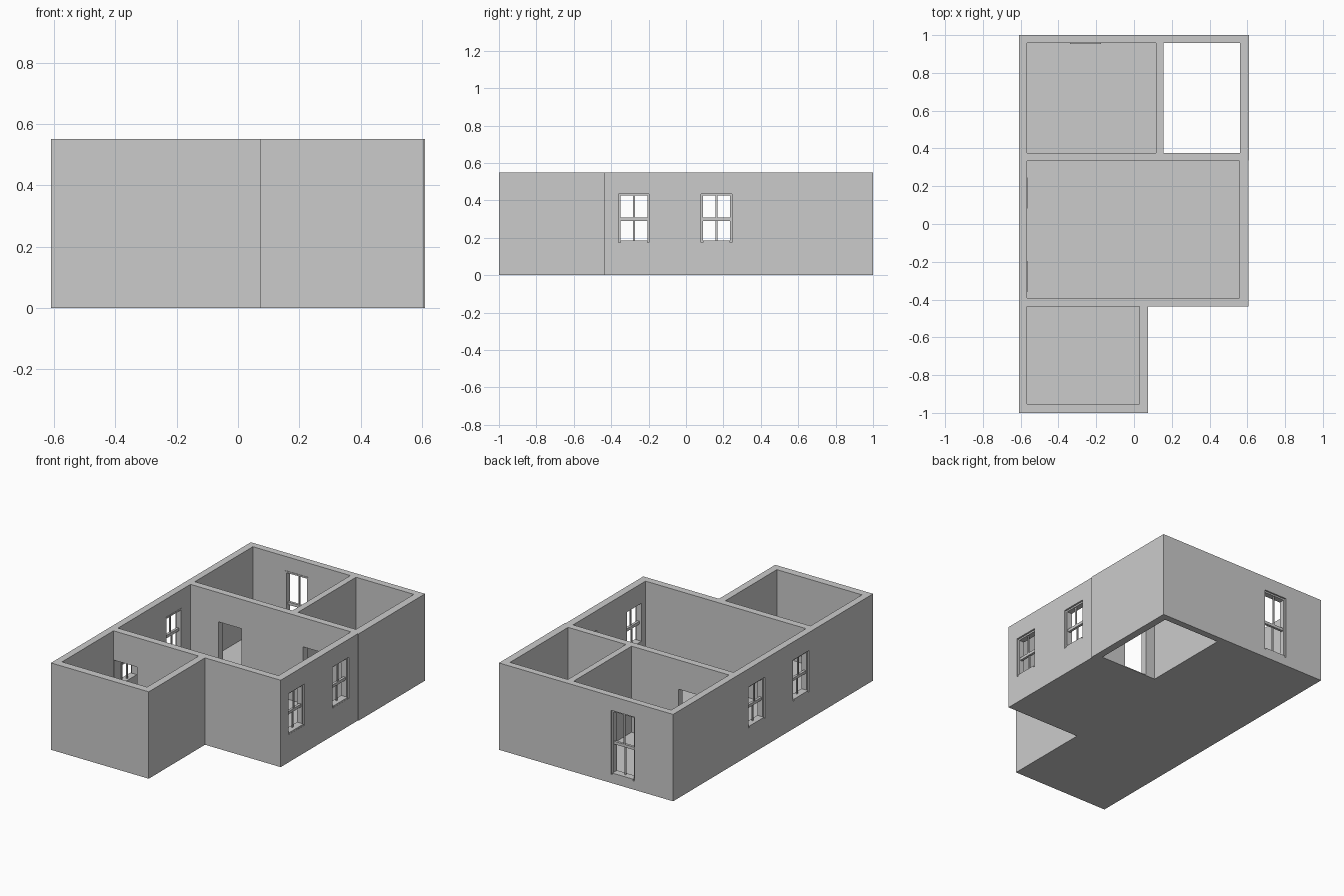
import bpy, bmesh, math
from mathutils import Matrix, Vector

if "Cube" in bpy.data.objects:
    bpy.data.objects.remove(bpy.data.objects["Cube"])

H = 0.55          # wall height
FLOOR = 0.005     # floor slab thickness


def add_box(bm, x0, x1, y0, y1, z0, z1):
    m = Matrix.Translation(((x0 + x1) / 2, (y0 + y1) / 2, (z0 + z1) / 2)) @ \
        Matrix.Diagonal((x1 - x0, y1 - y0, z1 - z0, 1))
    bmesh.ops.create_cube(bm, size=1, matrix=m)


def finish(bm, name):
    bmesh.ops.recalc_face_normals(bm, faces=bm.faces)
    me = bpy.data.meshes.new(name)
    bm.to_mesh(me)
    bm.free()
    ob = bpy.data.objects.new(name, me)
    bpy.context.collection.objects.link(ob)
    return ob


def boxes(name, items):
    bm = bmesh.new()
    for b in items:
        add_box(bm, *b)
    return finish(bm, name)


# Wall block: extruded house outline
outline = [(-0.61, -1), (0.075, -1), (0.075, -0.437), (0.605, -0.437),
           (0.605, 0.335), (0.61, 0.335), (0.61, 1), (-0.61, 1)]
bm = bmesh.new()
face = bm.faces.new([bm.verts.new((x, y, 0)) for x, y in outline])
ext = bmesh.ops.extrude_face_region(bm, geom=[face])
bmesh.ops.translate(bm, vec=(0, 0, H),
                    verts=[v for v in ext["geom"] if isinstance(v, bmesh.types.BMVert)])
walls = finish(bm, "walls")

# Rooms as x0, x1, y0, y1
rooms = {"back_left": (-0.566, 0.117, 0.377, 0.957),
         "back_right": (0.157, 0.562, 0.377, 0.957),
         "middle": (-0.566, 0.558, -0.392, 0.333),
         "front": (-0.566, 0.03, -0.952, -0.437)}
room_cut = boxes("room_cutter", [(*r, -0.1, 0.7) for r in rooms.values()])

# Doors between rooms, and window openings
WZ = (0.175, 0.435)       # ordinary window heights
TZ = (0.055, 0.46)        # tall rear window heights
side_y = (-0.279, 0.163)  # side window centres
HW = 0.082                # half window width
openings = [(-0.562, -0.40, -0.45, -0.38, FLOOR, 0.365),
            (-0.37, -0.21, 0.32, 0.39, FLOOR, 0.365),
            (0.222, 0.388, 0.32, 0.39, FLOOR, 0.365),
            (-0.257 - HW, -0.257 + HW, 0.94, 1.05, *TZ)]
for y in side_y:
    openings += [(-0.65, -0.55, y - HW, y + HW, *WZ),
                 (0.545, 0.65, y - HW, y + HW, *WZ)]
open_cut = boxes("opening_cutter", openings)

for cutter in (room_cut, open_cut):
    mod = walls.modifiers.new(cutter.name, 'BOOLEAN')
    mod.operation = 'DIFFERENCE'
    mod.solver = 'EXACT'
    mod.object = cutter
    cutter.hide_render = True
    cutter.hide_set(True)

# Floors: the back right room is left open
for name, r in rooms.items():
    if name != "back_right":
        boxes(name + "_floor", [(*r, 0, FLOOR)])


def window(name, x, y, angle, z0, z1):
    """Sash window; local +y points outdoors, origin at mid wall."""
    w, t = HW, 0.010
    zm = (z0 + z1) / 2 - 0.006
    ob = boxes(name, [
        (-w, -w + t, -0.024, 0.012, z0, z1),             # jambs
        (w - t, w, -0.024, 0.012, z0, z1),
        (-w + t, w - t, -0.024, 0.012, z1 - t, z1),      # head
        (-w + t, w - t, -0.024, 0.022, z0, z0 + t),      # sill
        (-w + t, w - t, -0.010, 0.006, zm - 0.009, zm + 0.009),  # meeting rail
        (-0.005, 0.005, -0.001, 0.006, zm + 0.009, z1 - t),      # upper bar
        (-0.005, 0.005, -0.010, -0.003, z0 + t, zm - 0.009),     # lower bar
    ])
    ob.location = (x, y, 0)
    ob.rotation_euler = (0, 0, angle)


for i, y in enumerate(side_y):
    window(f"right_window_{i + 1}", 0.582, y, -math.pi / 2, *WZ)
    window(f"left_window_{i + 1}", -0.588, y, math.pi / 2, *WZ)
window("back_tall_window", -0.257, 0.978, 0, *TZ)
